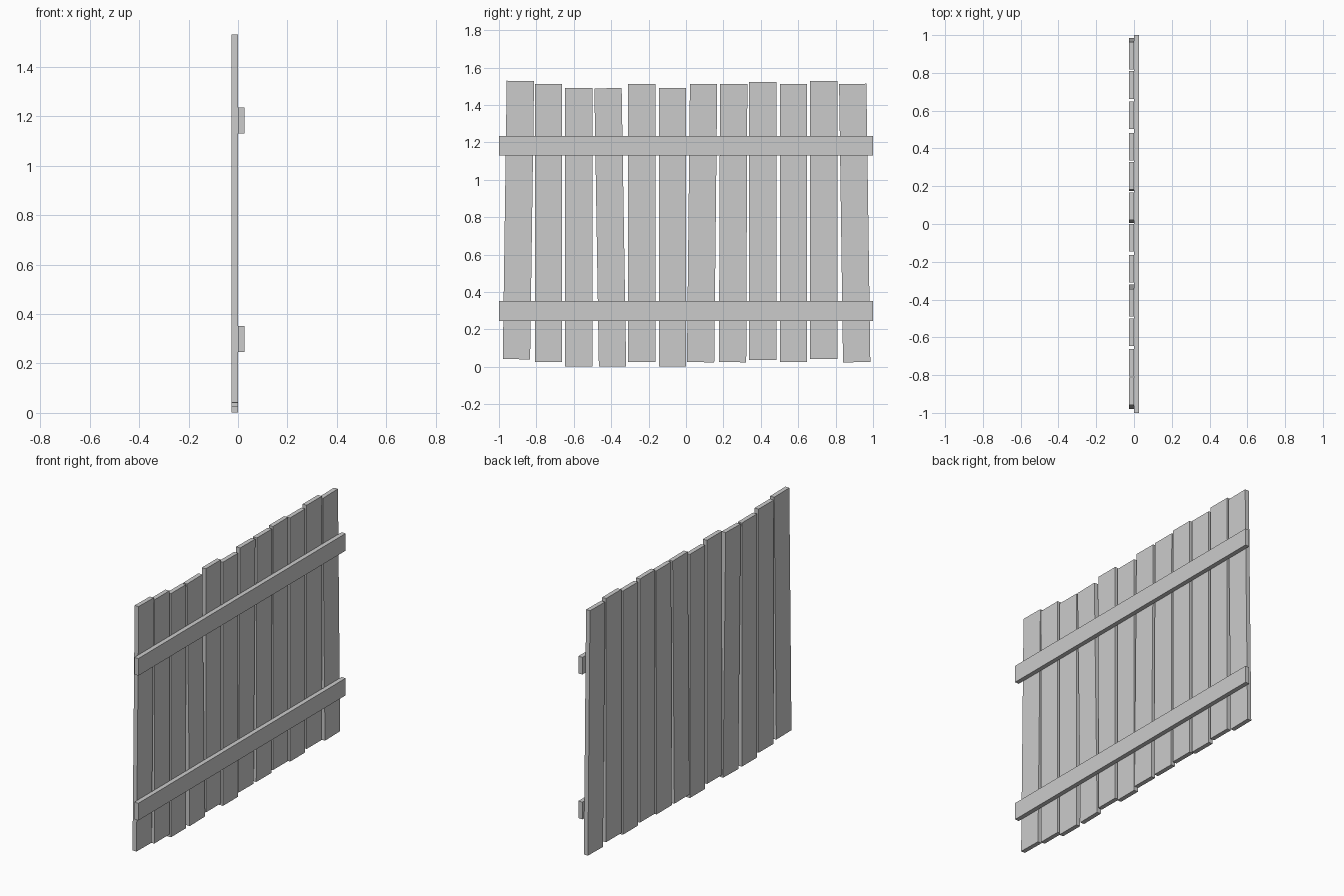
import bpy, math

if "Cube" in bpy.data.objects:
    bpy.data.objects.remove(bpy.data.objects["Cube"])

T = 0.027            # board thickness
W, L = 0.146, 1.488  # picket width and length


def board(name, loc, size, lean=0.0):
    bpy.ops.mesh.primitive_cube_add(size=1, location=loc, rotation=(lean, 0, 0))
    ob = bpy.context.object
    ob.name = name
    ob.scale = size
    bpy.ops.object.transform_apply(location=False, rotation=False, scale=True)
    return ob


# Pickets: (centre y, bottom z, sideways shift of the top end)
pickets = [
    (-0.896, 0.041, 0.021), (-0.735, 0.025, 0.0), (-0.574, 0.002, 0.0),
    (-0.405, 0.002, -0.024), (-0.237, 0.025, 0.0), (-0.072, 0.002, 0.0),
    (0.086, 0.025, 0.016), (0.252, 0.025, 0.006), (0.410, 0.036, 0.0),
    (0.575, 0.025, 0.0), (0.736, 0.041, 0.0), (0.902, 0.025, -0.021),
]
for i, (y, z, shift) in enumerate(pickets, 1):
    board(f"picket_{i:02d}", (-T / 2, y, z + L / 2), (T, W, L),
          -math.atan2(shift, L))

# Horizontal rails across the face of the pickets
for name, z in (("lower_rail", 0.299), ("upper_rail", 1.183)):
    board(name, (T / 2, 0, z), (T, 2.0, 0.105))
